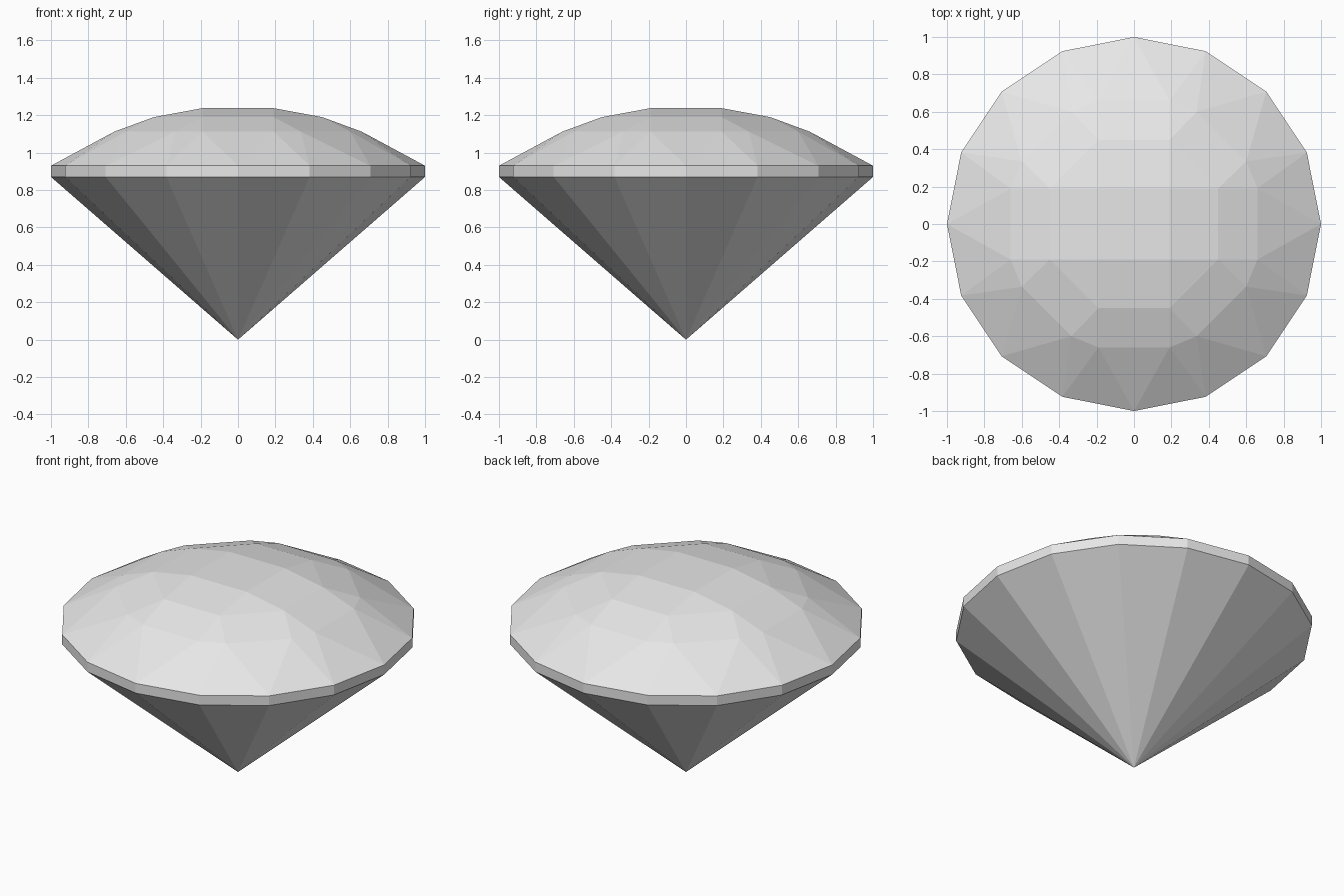
import bpy
import bmesh
from math import radians, sin, cos, pi

cube = bpy.data.objects.get("Cube")
if cube:
    bpy.data.objects.remove(cube, do_unlink=True)

# Single pale grey material
stone = bpy.data.materials.new("pale_grey_stone")
stone.use_nodes = True
colour = (0.8, 0.8, 0.8, 1.0)
stone.diffuse_color = colour
stone.node_tree.nodes["Principled BSDF"].inputs["Base Color"].default_value = colour

GIRDLE_LOW, GIRDLE_HIGH = 0.87, 0.93
SIDES = 16


def mirrored(points, z):
    """Repeat points in all four quadrants at height z."""
    return [(sx * x, sy * y, z) for x, y in points
            for sx in (1, -1) for sy in (1, -1)]


# Pointed base and sixteen-sided girdle
corners = [(0, 0, 0)]
for i in range(SIDES):
    a = 2 * pi * i / SIDES
    corners += [(cos(a), sin(a), z) for z in (GIRDLE_LOW, GIRDLE_HIGH)]

# Crown tiers, ending in the square table
corners += mirrored([(0.66, 0.19), (0.6, 0.335), (0.335, 0.6), (0.19, 0.66)], 1.113)
corners += mirrored([(0.45, 0.19), (0.19, 0.45)], 1.19)
corners += mirrored([(0.19, 0.19)], 1.238)

# Facets are the convex skin of the corners
bm = bmesh.new()
for co in corners:
    bm.verts.new(co)
bmesh.ops.convex_hull(bm, input=bm.verts[:])
bmesh.ops.dissolve_limit(bm, angle_limit=radians(0.5), verts=bm.verts[:], edges=bm.edges[:])
bmesh.ops.recalc_face_normals(bm, faces=bm.faces[:])

mesh = bpy.data.meshes.new("cut_gem")
bm.to_mesh(mesh)
bm.free()
mesh.materials.append(stone)
gem = bpy.data.objects.new("cut_gem", mesh)
bpy.context.collection.objects.link(gem)
